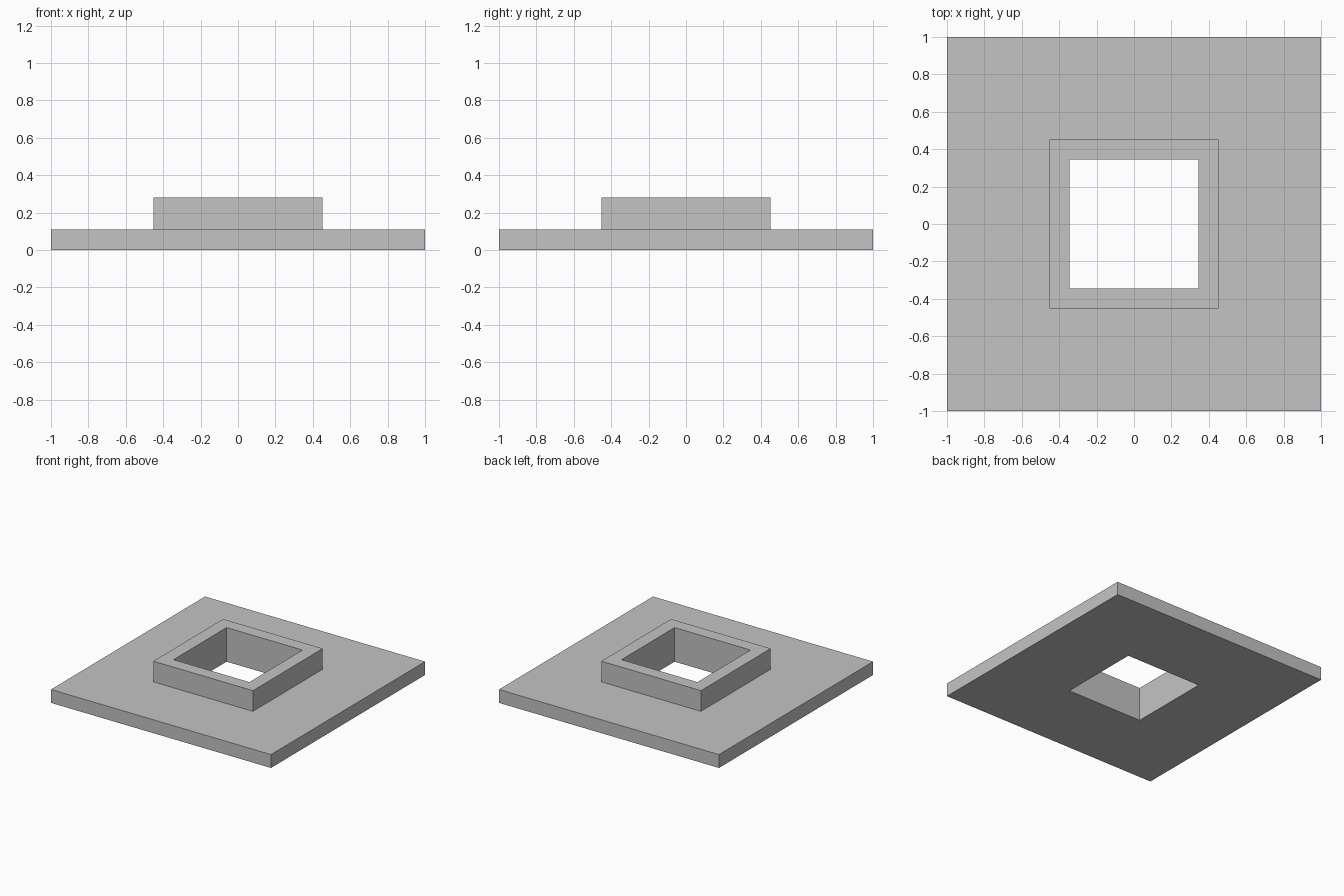
import bpy
import bmesh

cube = bpy.data.objects.get("Cube")
if cube:
    bpy.data.objects.remove(cube, do_unlink=True)

BASE_HALF, COLLAR_HALF, HOLE_HALF = 1.0, 0.453, 0.345
BASE_TOP, COLLAR_TOP = 0.11, 0.28

grey = bpy.data.materials.new("light_grey")
grey.use_nodes = True
colour = (0.55, 0.55, 0.55, 1)
grey.diffuse_color = colour
grey.node_tree.nodes["Principled BSDF"].inputs["Base Color"].default_value = colour


def square_ring(bm, half, z):
    """Four corner vertices of a centred square."""
    corners = ((-1, -1), (1, -1), (1, 1), (-1, 1))
    return [bm.verts.new((x * half, y * half, z)) for x, y in corners]


# Flanged square collar: stepped profile swept round a square, open through the middle
profile = [
    (HOLE_HALF, 0),
    (BASE_HALF, 0),
    (BASE_HALF, BASE_TOP),
    (COLLAR_HALF, BASE_TOP),
    (COLLAR_HALF, COLLAR_TOP),
    (HOLE_HALF, COLLAR_TOP),
]
bm = bmesh.new()
rings = [square_ring(bm, half, z) for half, z in profile]
for i, ring in enumerate(rings):
    following = rings[(i + 1) % len(rings)]
    for j in range(4):
        k = (j + 1) % 4
        bm.faces.new((ring[j], ring[k], following[k], following[j]))
bmesh.ops.recalc_face_normals(bm, faces=bm.faces)

mesh = bpy.data.meshes.new("flanged_square_collar")
bm.to_mesh(mesh)
bm.free()
mesh.materials.append(grey)
collar = bpy.data.objects.new("flanged_square_collar", mesh)
bpy.context.collection.objects.link(collar)
